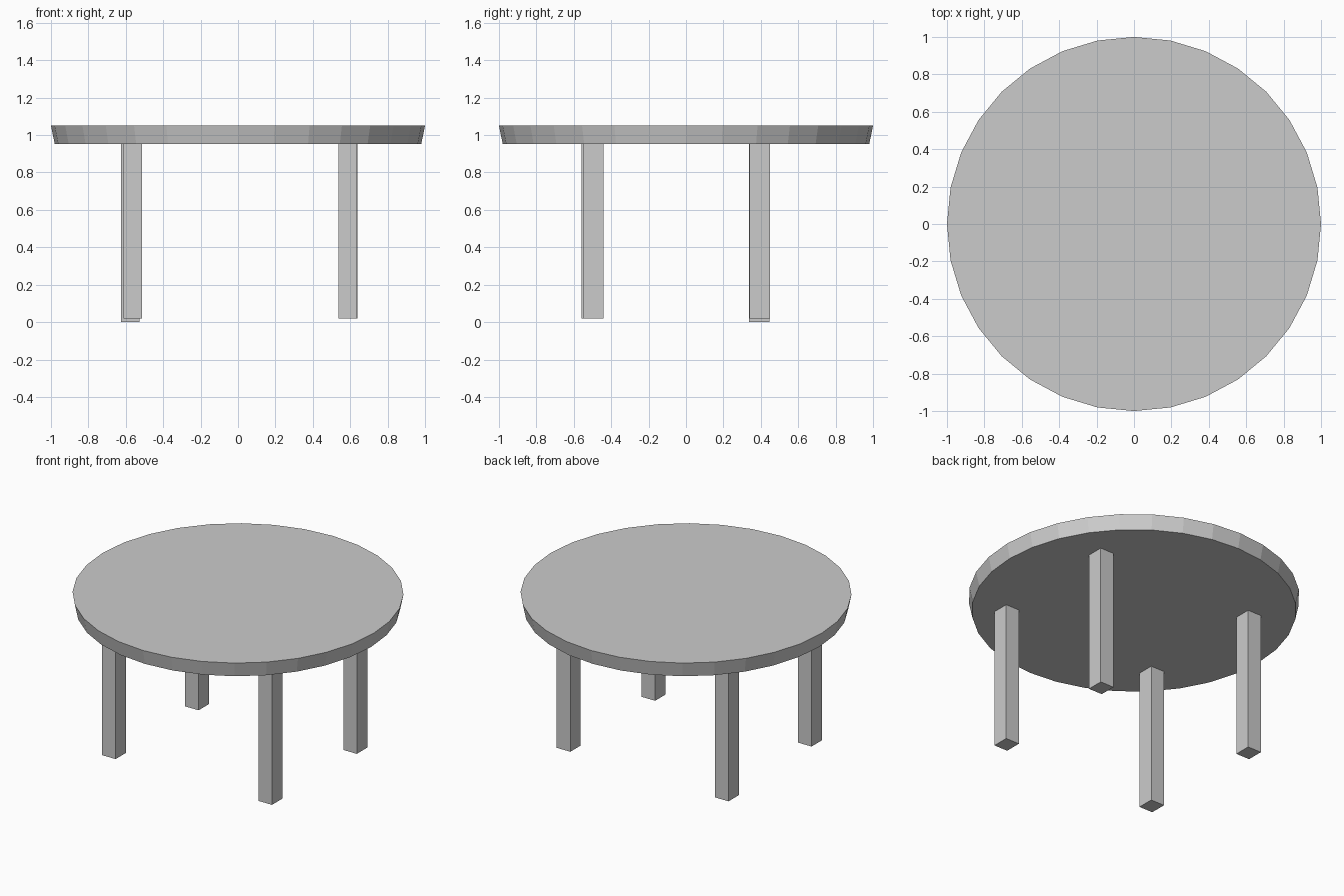
import bpy

if "Cube" in bpy.data.objects:
    bpy.data.objects.remove(bpy.data.objects["Cube"])

# Round tabletop, slightly tapered towards the underside
TOP_BOTTOM, TOP_TOP = 0.953, 1.05
bpy.ops.mesh.primitive_cone_add(
    vertices=32, radius1=0.98, radius2=1.0, depth=TOP_TOP - TOP_BOTTOM,
    location=(0, 0, (TOP_BOTTOM + TOP_TOP) / 2))
bpy.context.object.name = "tabletop"


def add_leg(name, x, y, foot):
    """Square leg from its foot height up to the tabletop."""
    top = 0.97
    bpy.ops.mesh.primitive_cube_add(size=1, location=(x, y, (foot + top) / 2))
    leg = bpy.context.object
    leg.name = name
    leg.scale = (0.1, 0.11, top - foot)
    bpy.ops.object.transform_apply(location=False, rotation=False, scale=True)


# Four slightly uneven legs; the back left one reaches the floor
for name, x, y, foot in (
        ("front_left_leg", -0.562, -0.503, 0.02),
        ("front_right_leg", 0.587, -0.497, 0.02),
        ("back_right_leg", 0.589, 0.394, 0.02),
        ("back_left_leg", -0.576, 0.391, 0.0)):
    add_leg(name, x, y, foot)
